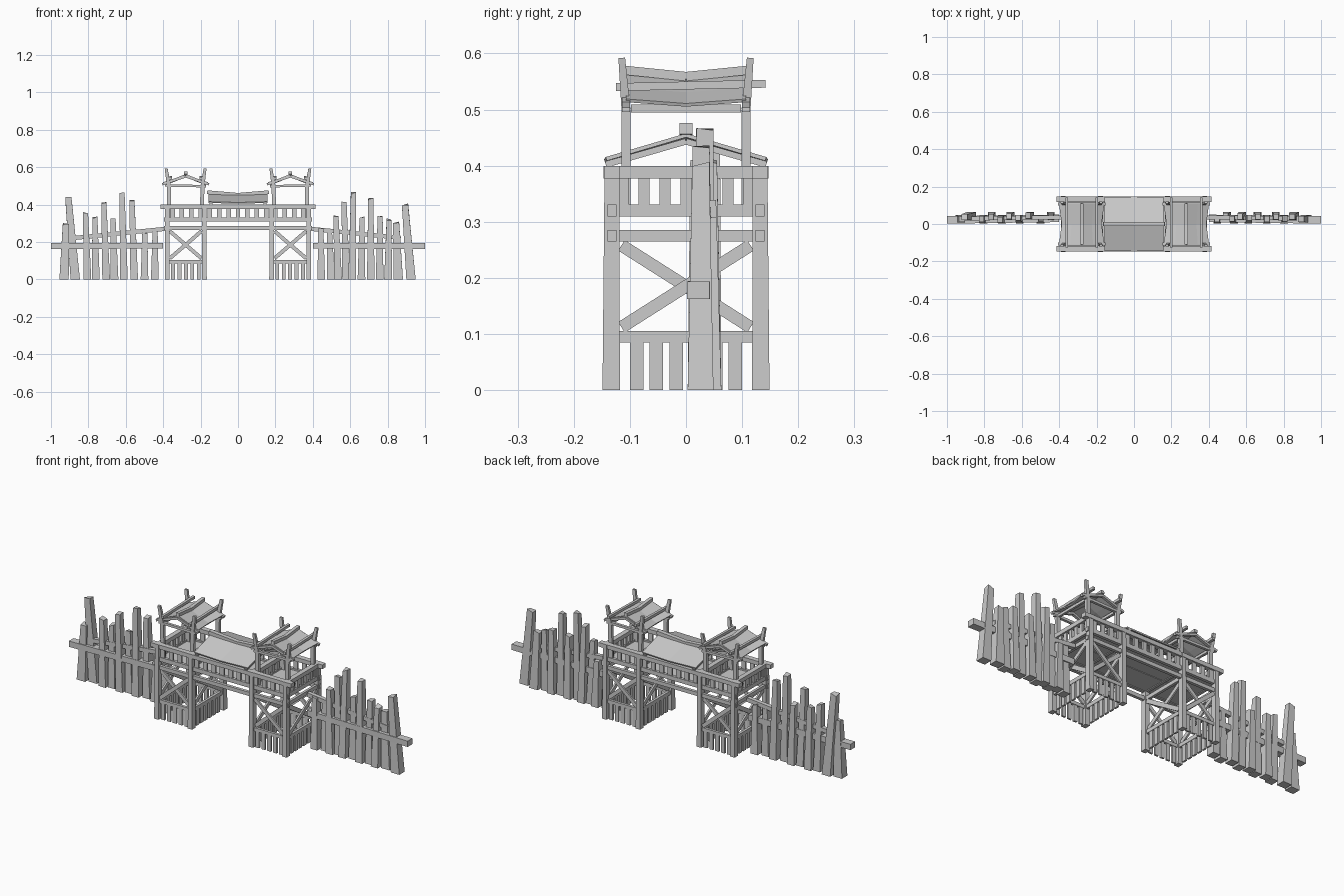
import bpy, bmesh, random
from mathutils import Vector

random.seed(4)
if "Cube" in bpy.data.objects:
    bpy.data.objects.remove(bpy.data.objects["Cube"])

wood = bpy.data.materials.new("grey_wood")
wood.use_nodes = True
GREY = (0.6, 0.6, 0.6, 1)
wood.diffuse_color = GREY
wood.node_tree.nodes["Principled BSDF"].inputs["Base Color"].default_value = GREY


def finish(bm, name):
    """Turn a bmesh into a named, flat-shaded object."""
    bmesh.ops.recalc_face_normals(bm, faces=bm.faces)
    mesh = bpy.data.meshes.new(name)
    bm.to_mesh(mesh)
    bm.free()
    mesh.materials.append(wood)
    obj = bpy.data.objects.new(name, mesh)
    bpy.context.collection.objects.link(obj)
    return obj


def beam(bm, p, q, w, d, taper=1.0):
    """Box from p to q; w is its sideways width, d its depth."""
    p, q = Vector(p), Vector(q)
    axis = (q - p).normalized()
    if abs(axis.z) > 0.95:
        side = Vector((1, 0, 0))
    else:
        side = axis.cross(Vector((0, 0, 1))).normalized()
    up = side.cross(axis).normalized()
    rings = []
    for c, s in ((p, 1), (q, taper)):
        rings.append([bm.verts.new(c + side * a * w * s / 2 + up * b * d * s / 2)
                      for a, b in ((-1, -1), (1, -1), (1, 1), (-1, 1))])
    lo, hi = rings
    bm.faces.new(lo[::-1])
    bm.faces.new(hi)
    for i in range(4):
        j = (i + 1) % 4
        bm.faces.new((lo[i], lo[j], hi[j], hi[i]))


def roof(name, profile, stations, place, thick):
    """Sheet with a profile (u, z) repeated at stations (v, lift, widen)."""
    bm = bmesh.new()
    rows = [[bm.verts.new(place(u * s, v, z + lift)) for u, z in profile]
            for v, lift, s in stations]
    for a, b in zip(rows, rows[1:]):
        for i in range(len(a) - 1):
            bm.faces.new((a[i], a[i + 1], b[i + 1], b[i]))
    obj = finish(bm, name)
    mod = obj.modifiers.new("thickness", "SOLIDIFY")
    mod.thickness = thick
    mod.offset = 0


def spread(a, b, n):
    return [a + (b - a) * i / (n - 1) for i in range(n)]


IN, OUT, MID, Y = 0.18, 0.378, 0.28, 0.132

for s, label in ((-1, "right"), (1, "left")):
    # corner legs
    bm = bmesh.new()
    for x in (IN, OUT):
        for y in (-Y, Y):
            beam(bm, (s * x, y * 1.01, 0), (s * x, y, 0.39), 0.026, 0.031, 0.85)
    finish(bm, label + "_tower_legs")

    # horizontal rails and cross braces on all four sides
    rails, braces, planks = bmesh.new(), bmesh.new(), bmesh.new()
    for x in (IN, OUT):
        for z, h in ((0.095, 0.02), (0.275, 0.02), (0.32, 0.022)):
            beam(rails, (s * x, -Y, z), (s * x, Y, z), 0.014, h)
        beam(rails, (s * x, -0.147, 0.388), (s * x, 0.147, 0.388), 0.026, 0.022)
        for e in (-1, 1):
            beam(braces, (s * (x + e * 0.004), -0.115 * e, 0.112),
                 (s * (x + e * 0.004), 0.115 * e, 0.258), 0.009, 0.022)
        for y in spread(-0.088, 0.088, 6):
            beam(planks, (s * x, y, 0), (s * x, y, 0.09), 0.01, 0.024)
    for y in (-Y, Y):
        beam(rails, (s * IN, y, 0.095), (s * OUT, y, 0.095), 0.014, 0.018)
        for e in (-1, 1):
            beam(braces, (s * (MID - 0.085 * e), y + e * 0.004, 0.112),
                 (s * (MID + 0.085 * e), y + e * 0.004, 0.258), 0.009, 0.02)
        for x in spread(IN + 0.03, OUT - 0.03, 5):
            beam(planks, (s * x, y, 0), (s * x, y, 0.09), 0.021, 0.01)
    finish(rails, label + "_tower_rails")
    finish(braces, label + "_tower_braces")
    finish(planks, label + "_tower_base_planks")

    # balusters along the outer and inner tower sides
    bm = bmesh.new()
    for x in (IN, OUT):
        for y in spread(-0.112, 0.112, 7):
            beam(bm, (s * x, y, 0.328), (s * x, y, 0.38), 0.01, 0.02)
    finish(bm, label + "_tower_balusters")

    # canopy poles, bent outward at the tip
    bm = bmesh.new()
    for e in (-1, 1):
        for y in (-0.107, 0.107):
            foot, bend, tip = [(s * (MID + e * r), y * k, z) for r, k, z in
                               ((0.086, 1, 0.32), (0.09, 1, 0.5), (0.104, 1.07, 0.592))]
            beam(bm, foot, bend, 0.021, 0.016)
            beam(bm, bend, tip, 0.021, 0.016, 0.75)
    finish(bm, label + "_canopy_poles")

    # canopy frame: tie beams, rafters, lashed poles
    bm = bmesh.new()
    for y in (-0.107, 0.107):
        beam(bm, (s * (MID - 0.11), y, 0.498), (s * (MID + 0.11), y, 0.502), 0.014, 0.013)
        for e in (-1, 1):
            beam(bm, (s * MID, y, 0.55), (s * (MID + e * 0.125), y, 0.508), 0.014, 0.012)
    for e in (-1, 1):
        beam(bm, (s * (MID + e * 0.088), -0.098, 0.502),
             (s * (MID + e * 0.088), 0.098, 0.502), 0.012, 0.014)
        beam(bm, (s * (MID + e * 0.08), -0.125, 0.54),
             (s * (MID + e * 0.08), 0.142, 0.546), 0.014, 0.014)
    finish(bm, label + "_canopy_frame")

    # canopy sheet and its sagging ridge
    roof(label + "_canopy_roof",
         [(-0.12, 0.508), (-0.06, 0.528), (0, 0.552), (0.06, 0.528), (0.12, 0.508)],
         [(-0.107, 0.008, 1), (0, 0, 0.88), (0.107, 0.008, 1)],
         lambda u, v, z: (s * MID + u, v, z), 0.006)
    bm = bmesh.new()
    for e in (-1, 1):
        beam(bm, (s * MID, 0, 0.559), (s * MID, e * 0.11, 0.57), 0.018, 0.016)
    finish(bm, label + "_canopy_ridge")

# long beams and handrails joining both towers
bm = bmesh.new()
for y in (-Y, Y):
    beam(bm, (-0.415, y, 0.388), (0.415, y, 0.388), 0.028, 0.022)
    beam(bm, (-0.395, y, 0.32), (0.395, y, 0.32), 0.016, 0.022)
    beam(bm, (-0.395, y, 0.275), (0.395, y, 0.275), 0.016, 0.02)
finish(bm, "bridge_beams")

bm = bmesh.new()
for y in (-Y, Y):
    for x in spread(-0.35, 0.35, 15):
        beam(bm, (x, y, 0.328), (x, y, 0.38), 0.024, 0.01)
finish(bm, "bridge_balusters")

# walkway floor
bm = bmesh.new()
for y in (-0.066, 0.066):
    beam(bm, (-0.38, y, 0.318), (0.38, y, 0.318), 0.128, 0.01)
finish(bm, "walkway_floor")

# bridge roof with rafters and a sagging ridge
roof("bridge_roof", [(-0.145, 0.408), (0, 0.45), (0.145, 0.408)],
     [(-0.158, 0.004, 0.98), (0, 0, 1), (0.158, 0.004, 0.98)],
     lambda u, v, z: (v, u, z), 0.007)
bm = bmesh.new()
for x in (-0.145, 0.145):
    for e in (-1, 1):
        beam(bm, (x, 0, 0.443), (x, e * 0.143, 0.402), 0.016, 0.011)
finish(bm, "bridge_rafters")
bm = bmesh.new()
for e in (-1, 1):
    beam(bm, (0, 0, 0.452), (e * 0.165, 0, 0.466), 0.023, 0.02)
finish(bm, "bridge_ridge")

# palisade stakes: foot x, top x, height
STAKES = {
    "right": [(-.93, -.92, .30), (-.87, -.907, .435), (-.805, -.815, .355), (-.76, -.765, .33),
              (-.705, -.717, .41), (-.66, -.668, .32), (-.61, -.62, .46), (-.555, -.567, .42),
              (-.5, -.498, .25), (-.445, -.443, .26)],
    "left": [(.445, .443, .27), (.497, .49, .25), (.535, .524, .34), (.578, .567, .41),
             (.61, .617, .46), (.66, .663, .33), (.71, .71, .43), (.757, .76, .34),
             (.802, .808, .32), (.857, .845, .305), (.925, .893, .40)]}
for label, stakes in STAKES.items():
    s = 1 if label == "left" else -1
    bm = bmesh.new()
    for i, (foot, top, h) in enumerate(stakes):
        y = 0.026 + 0.014 * (i % 2)
        wide = 0.05 if abs(foot) > 0.84 else 0.041
        beam(bm, (foot, y, 0), (top, y + random.uniform(-0.004, 0.008), h), wide, 0.046, 0.66)
    # slanted stake tips
    for v in bm.verts:
        if v.co.z > 0.2:
            v.co.z += random.uniform(-0.007, 0.007)
        else:
            v.co.z = 0
    finish(bm, label + "_palisade_stakes")

    # palisade rails
    bm = bmesh.new()
    beam(bm, (s * 0.40, 0.03, 0.18), (s, 0.022, 0.178), 0.04, 0.031)
    beam(bm, (s * 0.39, 0.035, 0.27), (s * 0.87, 0.03, 0.222), 0.022, 0.022)
    finish(bm, label + "_palisade_rails")
